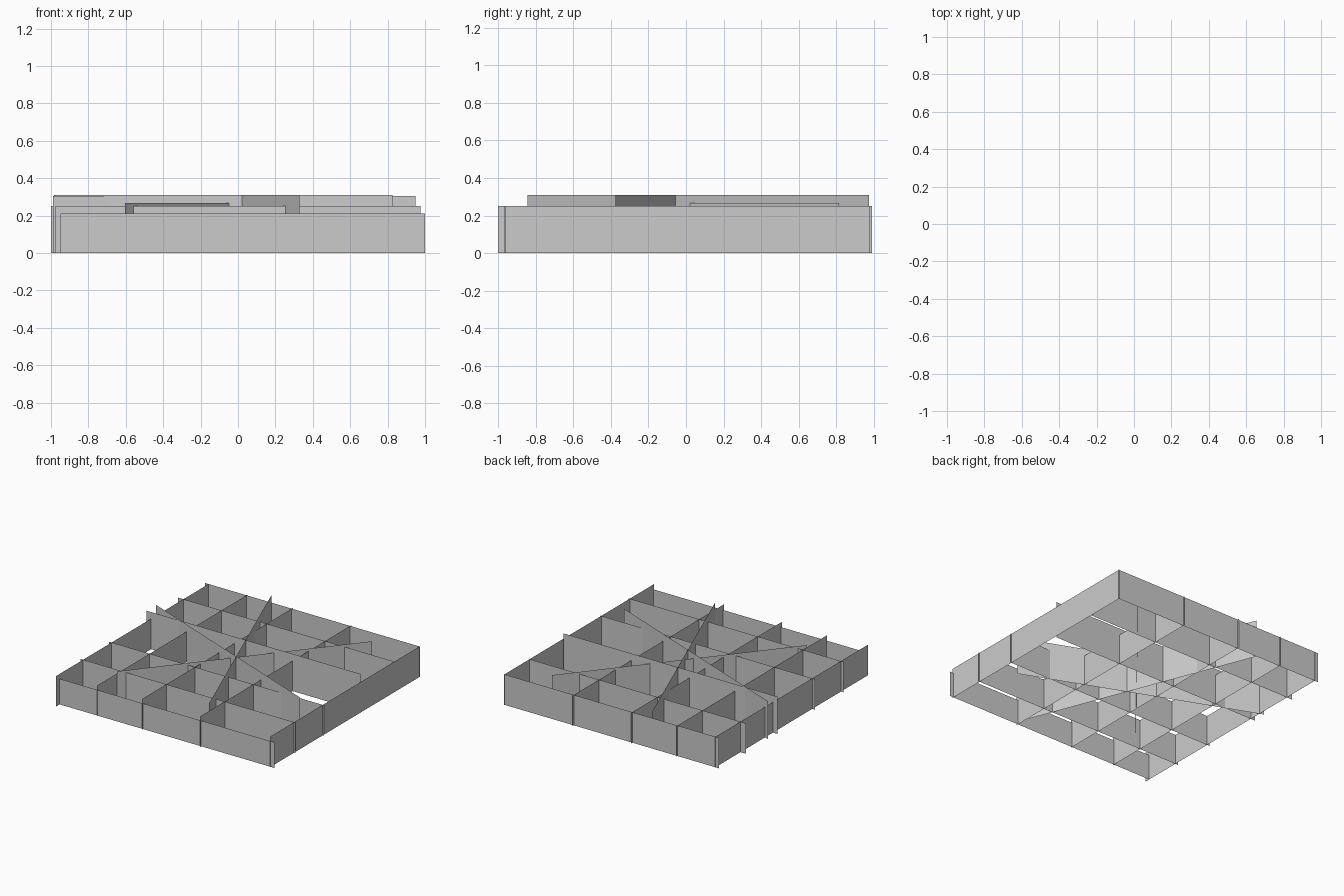
import bpy

if "Cube" in bpy.data.objects:
    bpy.data.objects.remove(bpy.data.objects["Cube"])


def panel(name, a, b, top):
    """Thin upright sheet standing on the ground from point a to point b."""
    verts = [(*a, 0), (*b, 0), (*b, top), (*a, top)]
    mesh = bpy.data.meshes.new(name)
    mesh.from_pydata(verts, [], [(0, 1, 2, 3)])
    obj = bpy.data.objects.new(name, mesh)
    bpy.context.collection.objects.link(obj)
    return obj


# Panels running left to right: y, x start, x end, height
for name, y, x0, x1, top in [
    ("front_wall", -0.955, -0.95, 1.0, 0.21),
    ("cross_divider_1", -0.65, -0.975, 0.975, 0.25),
    ("cross_divider_2", -0.28, -0.975, 0.975, 0.25),
    ("tall_cross_divider", 0.23, -0.99, 0.95, 0.305),
    ("cross_divider_3", 0.65, -1.0, 0.965, 0.25),
    ("back_wall", 0.975, -0.98, 0.97, 0.25),
]:
    panel(name, (x0, y), (x1, y), top)

# Panels running front to back: x, y start, y end
for name, x, y0, y1 in [
    ("left_wall", -0.95, -1.0, 0.98),
    ("long_divider_1", -0.605, -0.965, 0.99),
    ("long_divider_2", -0.195, -0.965, 0.99),
    ("long_divider_3", 0.335, -0.97, 0.99),
    ("right_wall", 0.965, -0.965, 0.98),
]:
    panel(name, (x, y0), (x, y1), 0.25)

# Slanted panels crossing near the middle
panel("steep_diagonal", (-0.38, 0.975), (0.33, -0.845), 0.31)
panel("shallow_diagonal", (-0.985, 0.345), (0.825, -0.375), 0.31)
panel("low_diagonal", (-0.605, -0.705), (0.645, 0.815), 0.268)
